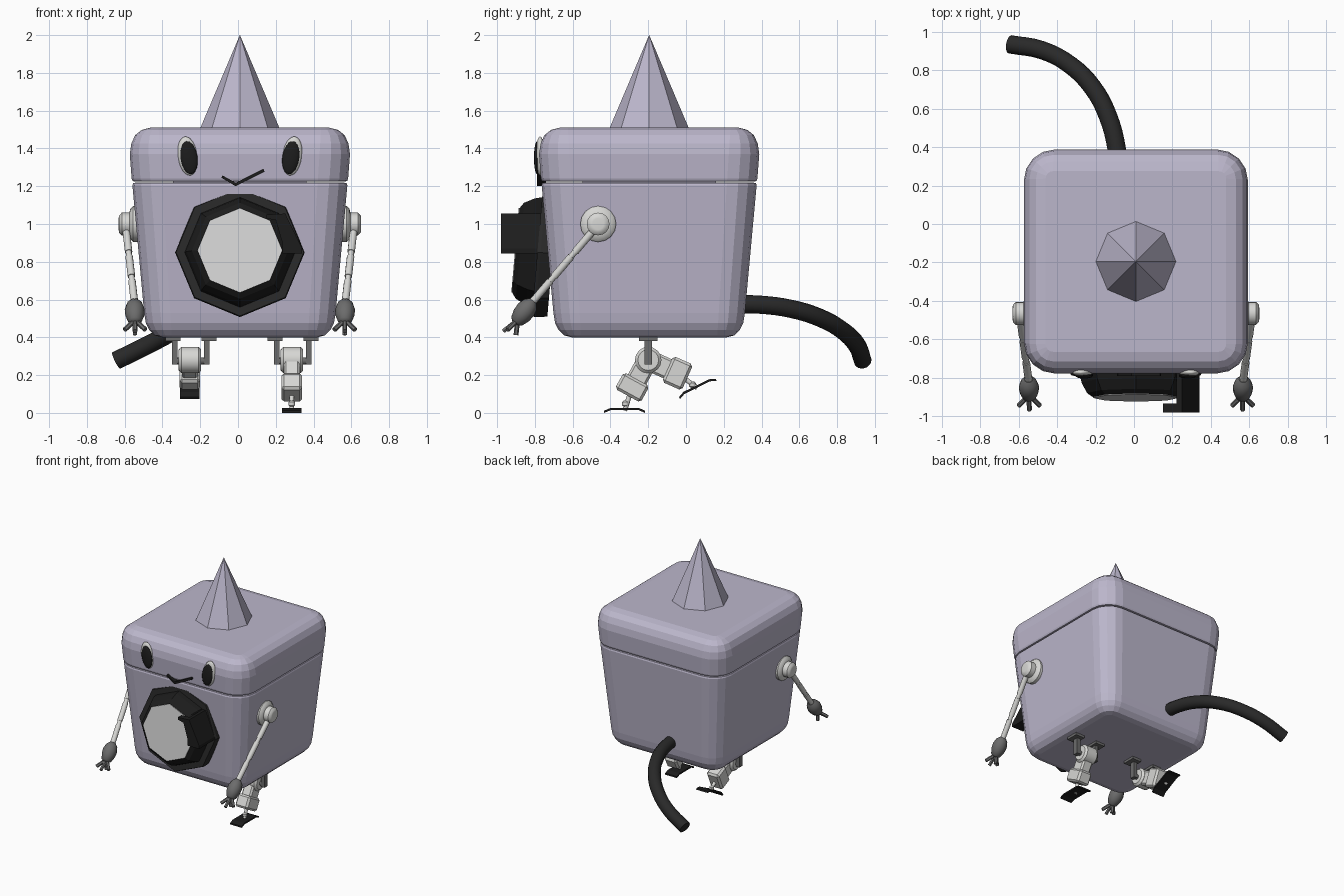
import bpy, bmesh, math
from mathutils import Vector, Matrix

if "Cube" in bpy.data.objects:
    bpy.data.objects.remove(bpy.data.objects["Cube"])

CX, CY = 0.01, -0.195          # body axis


def mat(name, col):
    m = bpy.data.materials.new(name)
    m.diffuse_color = (*col, 1)
    m.use_nodes = True
    m.node_tree.nodes["Principled BSDF"].inputs["Base Color"].default_value = m.diffuse_color
    return m


LAV = mat("lavender", (0.50, 0.47, 0.60))
BLACK = mat("black", (0.012, 0.012, 0.012))
RUBBER = mat("rubber", (0.022, 0.022, 0.022))
WHITE = mat("off_white", (0.68, 0.68, 0.66))
LENS = mat("glass_grey", (0.68, 0.68, 0.68))
GREY = mat("mid_grey", (0.15, 0.15, 0.15))


def obj(name, bm, m, smooth=False):
    bmesh.ops.recalc_face_normals(bm, faces=bm.faces[:])
    me = bpy.data.meshes.new(name)
    bm.to_mesh(me)
    bm.free()
    me.materials.append(m)
    o = bpy.data.objects.new(name, me)
    bpy.context.collection.objects.link(o)
    if smooth:
        for p in me.polygons:
            p.use_smooth = True
        me.set_sharp_from_angle(angle=math.radians(40))
    return o


def loft(name, rings, m, smooth=False):
    """Skin a list of equal-length point loops and cap both ends."""
    bm = bmesh.new()
    vs = [[bm.verts.new(p) for p in r] for r in rings]
    n = len(rings[0])
    for a, b in zip(vs, vs[1:]):
        for i in range(n):
            bm.faces.new((a[i], a[(i + 1) % n], b[(i + 1) % n], b[i]))
    bm.faces.new(vs[0][::-1])
    bm.faces.new(vs[-1])
    return obj(name, bm, m, smooth)


def lathe(name, p, d, prof, m, n=12, smooth=True, turn=0):
    """Rings of (distance, radius) along direction d from p."""
    p, d = Vector(p), Vector(d).normalized()
    u = d.cross(Vector((0, 0, 1)) if abs(d.z) < 0.9 else Vector((1, 0, 0))).normalized()
    v = d.cross(u)
    ang = [turn + 2 * math.pi * i / n for i in range(n)]
    return loft(name, [[p + d * t + (u * math.cos(a) + v * math.sin(a)) * r for a in ang]
                       for t, r in prof], m, smooth)


def rod(name, a, b, r, m, n=10):
    d = Vector(b) - Vector(a)
    return lathe(name, a, d, [(0, r), (d.length, r)], m, n)


def box(name, c, size, m, tilt=0, bevel=0):
    bm = bmesh.new()
    bmesh.ops.create_cube(bm, size=1, matrix=Matrix.Translation(c) @ Matrix.Rotation(tilt, 4, 'X')
                          @ Matrix.Diagonal((*size, 1)))
    if bevel:
        bmesh.ops.bevel(bm, geom=bm.edges[:], offset=bevel, segments=1, affect='EDGES')
    return obj(name, bm, m)


def prism(name, pts, y0, y1, m):
    return loft(name, [[(x, y, z) for x, z in pts] for y in (y0, y1)], m)


# Body and lid: rounded squares stacked along a tapering profile
def rounded(h, core, z, seg=4):
    r = h - core
    pts = []
    for q, (sx, sy) in enumerate(((1, 1), (-1, 1), (-1, -1), (1, -1))):
        for i in range(seg + 1):
            a = math.pi / 2 * (q + i / seg)
            pts.append((CX + sx * core + r * math.cos(a), CY + sy * core + r * math.sin(a), z))
    return pts


def shell(name, prof):
    loft(name, [rounded(h, 0.36 + 0.07 * (z - 0.4) / 1.1, z) for h, z in prof], LAV)


shell("body", [(0.41, 0.40), (0.45, 0.41), (0.48, 0.44), (0.498, 0.475), (0.507, 0.53),
               (0.569, 1.205), (0.565, 1.217), (0.55, 1.219)])
lathe("seam", (CX, CY, 1.20), (0, 0, 1), [(0, 0.5), (0.05, 0.5)], LAV, 4, False, math.pi / 4)
shell("lid", [(0.55, 1.225), (0.568, 1.227), (0.573, 1.24), (0.583, 1.37), (0.575, 1.425),
              (0.555, 1.47), (0.52, 1.498), (0.47, 1.511)])

# Pointed hat
lathe("hat", (CX, CY, 1.50), (0, 0, 1), [(0, 0.213), (0.5, 0.0005)], LAV, 8, False)

# Eyes: shallow domes with dark pupils, leaning outward
for s, side in ((-1, "left"), (1, "right")):
    base = Matrix.Translation((CX + s * 0.27, -0.772, 1.355)) @ Matrix.Rotation(s * 0.14, 4, 'Y')
    for part, m, off, dim in (("eye", WHITE, (s * 0.006, 0, 0.006), (0.052, 0.024, 0.104)),
                              ("pupil", BLACK, (0, -0.016, -0.004), (0.045, 0.017, 0.088))):
        bm = bmesh.new()
        bmesh.ops.create_uvsphere(bm, u_segments=20, v_segments=12, radius=1,
                                  matrix=base @ Matrix.Translation(off) @ Matrix.Diagonal((*dim, 1)))
        obj(f"{side}_{part}", bm, m, True)

# Crooked mouth
prism("mouth", [(-0.082, 1.257), (-0.012, 1.218), (0.135, 1.293), (0.140, 1.276),
                (-0.012, 1.200), (-0.088, 1.245)], -0.79, -0.74, BLACK)

# Porthole: octagonal flange, stepped dome and pane, tilted with the front wall
axis = Vector((0, -1, 0.087)).normalized()
port = Vector((CX, -0.725, 0.845))
lathe("porthole_flange", port, axis, [(-0.02, 0.335), (0.045, 0.343), (0.062, 0.338),
      (0.062, 0.295)], RUBBER, 8, False)
lathe("porthole_dome", port, axis, [(0.05, 0.295), (0.10, 0.283), (0.155, 0.255), (0.176, 0.225)],
      BLACK, 8, False)
lathe("porthole_pane", port, axis, [(0.17, 0.224), (0.181, 0.224)], LENS, 8, False)

# Latch on the porthole
prism("latch_lip", [(0.15, 1.05), (0.25, 1.055), (0.34, 0.87), (0.34, 0.845), (0.235, 0.845),
                    (0.235, 0.90), (0.20, 1.02), (0.15, 1.03)], -0.98, -0.935, BLACK)
prism("latch_stem", [(0.22, 1.05), (0.25, 1.055), (0.34, 0.87), (0.34, 0.845), (0.24, 0.845),
                     (0.24, 0.93)], -0.935, -0.74, BLACK)

# Arms: shoulder, jointed rod, hand and fingers
for s, side in ((-1, "left"), (1, "right")):
    def P(x, y, z):
        return Vector((CX + s * x, y, z))
    lathe(f"{side}_shoulder", P(0.53, -0.465, 1.0), (s, 0, 0.0),
          [(0, 0.095), (0.035, 0.095), (0.05, 0.08), (0.055, 0.06), (0.095, 0.06), (0.11, 0.045),
           (0.112, 0.03)], WHITE, 16)
    top, wrist = P(0.605, -0.47, 0.99), P(0.558, -0.815, 0.585)
    rod(f"{side}_arm", top, wrist, 0.016, WHITE)
    for i, t in enumerate((0.08, 0.40, 0.72)):
        rod(f"{side}_arm_sleeve_{i}", top.lerp(wrist, t), top.lerp(wrist, t + 0.26), 0.02, WHITE)
    palm = P(0.555, -0.905, 0.475)
    lathe(f"{side}_hand", wrist, palm - wrist, [(-0.01, 0.022), (0.012, 0.042), (0.05, 0.053),
          (0.09, 0.05), (0.13, 0.036), (0.142, 0.02)], GREY, 12)
    for i, tip in enumerate((P(0.50, -0.945, 0.44), P(0.555, -0.968, 0.432),
                             P(0.61, -0.945, 0.44), P(0.555, -0.90, 0.412))):
        rod(f"{side}_finger_{i}", palm.lerp(wrist, 0.15), tip, 0.013, GREY, 6)

# Curved tail: tube swept along a smooth path
path = [(-0.075, 0.22, 0.575), (-0.09, 0.39, 0.573), (-0.135, 0.56, 0.55), (-0.215, 0.71, 0.503),
        (-0.335, 0.83, 0.435), (-0.48, 0.905, 0.358), (-0.645, 0.935, 0.277)]
cu = bpy.data.curves.new("tail", 'CURVE')
cu.dimensions = '3D'
sp = cu.splines.new('BEZIER')
sp.bezier_points.add(len(path) - 1)
for bp, co in zip(sp.bezier_points, path):
    bp.co = co
    bp.handle_left_type = bp.handle_right_type = 'AUTO'
cu.bevel_depth, cu.bevel_resolution, cu.resolution_u, cu.use_fill_caps = 0.048, 4, 4, True
cu.materials.append(RUBBER)
bpy.context.collection.objects.link(bpy.data.objects.new("tail", cu))

# Legs: (side, x, block centre, block tilt, ankle, foot centre, foot tilt)
for side, x, (by, bz), tilt, ankle, (fy, fz), ft in (
        ("left", -0.255, (-0.045, 0.21), -0.42, (0.035, 0.15), (0.06, 0.132), 0.46),
        ("right", 0.285, (-0.285, 0.135), -0.5, (-0.32, 0.05), (-0.325, 0.012), 0.0)):
    # hip bracket
    for i, dx in enumerate((-0.08, 0.09)):
        box(f"{side}_hip_plate_{i}", (x + dx * 1.12, -0.2, 0.391), (0.08, 0.10, 0.02), GREY)
        box(f"{side}_hip_post_{i}", (x + dx, -0.2, 0.325), (0.03, 0.04, 0.14), GREY)
    rod(f"{side}_hip_pin", (x - 0.09, -0.2, 0.275), (x + 0.1, -0.2, 0.275), 0.02, GREY)
    lathe(f"{side}_hip_joint", (x - 0.06, -0.2, 0.28), (1, 0, 0),
          [(0, 0.04), (0, 0.055), (0.015, 0.07), (0.105, 0.07), (0.12, 0.055), (0.12, 0.04)], WHITE, 16)
    # shin blocks
    box(f"{side}_thigh", (x, (by - 0.2) / 2, (bz + 0.28) / 2), (0.085, 0.11, 0.11), WHITE, tilt, 0.012)
    size = (0.11, 0.115, 0.15) if side == "left" else (0.11, 0.155, 0.10)
    box(f"{side}_shin", (x, by, bz), size, WHITE, tilt, 0.014)
    # ankle
    rod(f"{side}_ankle_rod", (x, by, bz), (x, fy, fz), 0.013, WHITE)
    lathe(f"{side}_ankle_ball", (x, ankle[0], ankle[1] - 0.018), (0, 0, 1),
          [(0, 0.008), (0.008, 0.018), (0.026, 0.018), (0.034, 0.008)], WHITE, 10)
    # foot: thin plate with down-turned ends
    rot = Matrix.Translation((x, fy, fz)) @ Matrix.Rotation(ft, 4, 'X')
    top = [(-0.108, 0.0), (-0.075, 0.014), (0.075, 0.014), (0.108, 0.0)]
    prof = top + [(y, z - 0.012) for y, z in reversed(top)]
    loft(f"{side}_foot", [[rot @ Vector((dx, y, z)) for y, z in prof] for dx in (-0.052, 0.052)], BLACK)
